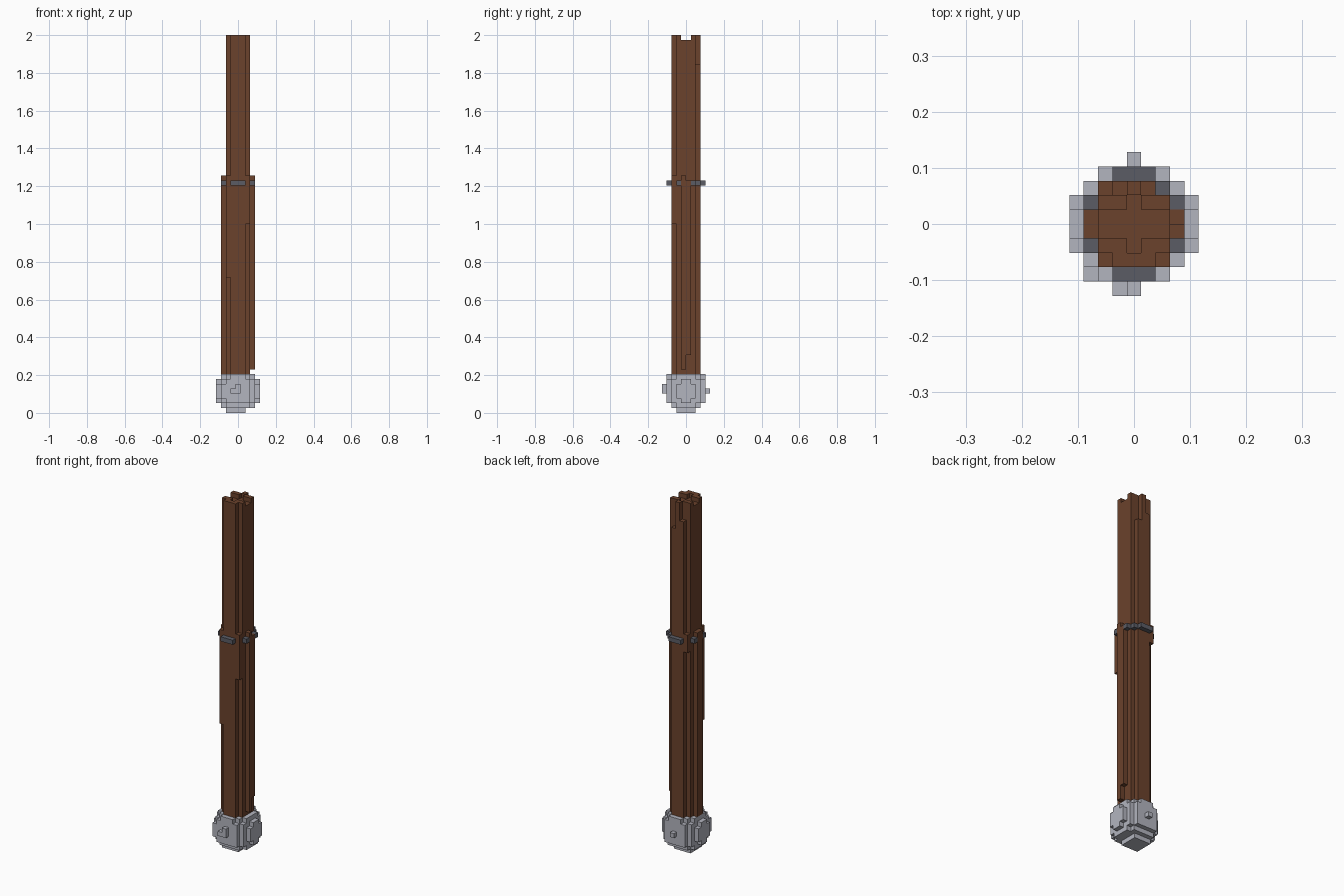
import bpy
import bmesh
from mathutils import Vector

old = bpy.data.objects.get("Cube")
if old:
    bpy.data.objects.remove(old, do_unlink=True)

UNIT = 2 / 78  # edge of one cube; cells are centred on x, paired across y


def material(name, rgb):
    mat = bpy.data.materials.new(name)
    mat.use_nodes = True
    colour = (*rgb, 1)
    mat.diffuse_color = colour
    mat.node_tree.nodes["Principled BSDF"].inputs["Base Color"].default_value = colour
    return mat


def block(x0, x1, y0, y1, z0, z1):
    """Cells from x0 to x1 inclusive, and in the half-open y and z ranges."""
    return {(x, y, z) for x in range(x0, x1 + 1)
            for y in range(y0, y1) for z in range(z0, z1)}


def slab(w, d, z0, z1):
    return block(-w, w, -d, d, z0, z1)


def rounded(w, d, z0, z1):
    """Slab with its four upright corners stepped in by one cell."""
    return slab(w, d - 1, z0, z1) | slab(w - 1, d, z0, z1)


def build(name, cells, mat):
    """Skin a set of cells with its outer faces only, then merge flat areas."""
    bm = bmesh.new()
    verts = {}

    def corner(p):
        key = tuple(p)
        if key not in verts:
            verts[key] = bm.verts.new(((p[0] - 0.5) * UNIT, p[1] * UNIT, p[2] * UNIT))
        return verts[key]

    for cell in sorted(cells):
        for axis in range(3):
            u, v = (axis + 1) % 3, (axis + 2) % 3
            for side in (0, 1):
                near = list(cell)
                near[axis] += 2 * side - 1
                if tuple(near) in cells:
                    continue
                loop = []
                for a, b in ((0, 0), (1, 0), (1, 1), (0, 1)):
                    p = list(cell)
                    p[axis] += side
                    p[u] += a
                    p[v] += b
                    loop.append(corner(p))
                bm.faces.new(loop if side else loop[::-1])
    bmesh.ops.dissolve_limit(bm, angle_limit=0.01, verts=bm.verts, edges=bm.edges)
    mesh = bpy.data.meshes.new(name)
    bm.to_mesh(mesh)
    bm.free()
    mesh.materials.append(mat)
    obj = bpy.data.objects.new(name, mesh)
    bpy.context.collection.objects.link(obj)


wood = material("brown wood", (0.147, 0.054, 0.025))
steel = material("light grey metal", (0.45, 0.46, 0.52))
iron = material("dark grey metal", (0.105, 0.108, 0.13))

# Shaft: stepped pole with a raised, broken rim
BALL, COLLAR, TOP = 8, 49, 78
shaft = rounded(2, 3, BALL, TOP)
shaft -= rounded(1, 2, TOP - 1, TOP) | slab(2, 1, TOP - 1, TOP)
shaft -= block(1, 1, 2, 3, 72, TOP) | block(-1, -1, 2, 3, 74, TOP)

# Corner splints on the lower grip, each of its own length
for x, y, start in ((-2, -3, 28), (2, -3, 39), (-2, 2, 45)):
    shaft |= block(x, x, y, y + 1, start, COLLAR)

# Side rails of the lower grip
shaft |= block(-3, -3, -1, 1, BALL, COLLAR)
shaft |= block(3, 3, -1, 0, BALL + 1, COLLAR)
shaft |= block(3, 3, 0, 1, 12, COLLAR - 1)
build("shaft", shaft, wood)

# Band around the shaft
band = rounded(3, 3, 47, 48) | slab(1, 4, 47, 48)
build("band", band - shaft, iron)

# Ball at the foot, layer by layer
ball = block(-2, 1, -2, 2, 0, 1)
ball |= rounded(3, 3, 1, 2)
ball |= slab(3, 3, 2, 7) | slab(2, 4, 2, 7)
ball |= rounded(3, 3, 7, BALL) | slab(1, 4, 7, BALL)
ball |= block(-3, -3, -4, -3, 3, 6)

# Plates on the ball's sides
for x in (-4, 4):
    ball |= block(x, x, -1, 1, 2, 7) | block(x, x, -2, 2, 3, 6)

# Studs on the ball's front and back
ball |= block(-1, 0, -5, -4, 4, 5) | block(0, 0, -5, -4, 5, 6)
ball |= block(0, 0, 4, 5, 4, 5)
build("ball", ball, steel)
